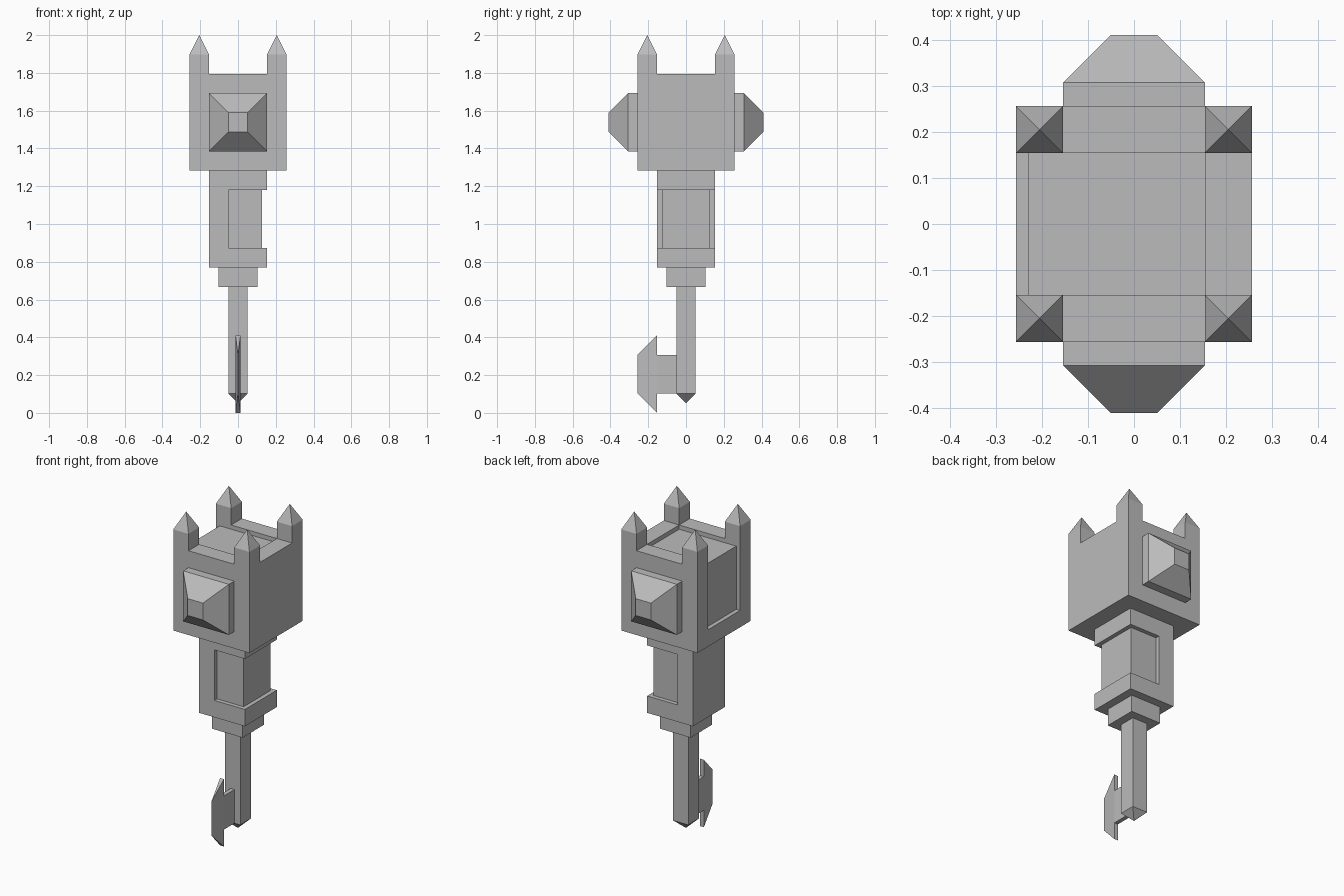
import bpy, bmesh

U = 2 / 19.5  # base unit: the whole model is 19.5 units tall

cube = bpy.data.objects.get("Cube")
if cube:
    bpy.data.objects.remove(cube, do_unlink=True)

stone = bpy.data.materials.new("plain_grey")
stone.use_nodes = True
GREY = (0.5, 0.5, 0.5, 1)
stone.diffuse_color = GREY
stone.node_tree.nodes["Principled BSDF"].inputs["Base Color"].default_value = GREY


def hull(name, points):
    """Convex solid around points given in units."""
    bm = bmesh.new()
    for p in points:
        bm.verts.new([c * U for c in p])
    bmesh.ops.convex_hull(bm, input=bm.verts[:])
    bmesh.ops.dissolve_limit(bm, angle_limit=0.01, verts=bm.verts[:], edges=bm.edges[:])
    bmesh.ops.recalc_face_normals(bm, faces=bm.faces[:])
    mesh = bpy.data.meshes.new(name)
    bm.to_mesh(mesh)
    bm.free()
    mesh.materials.append(stone)
    obj = bpy.data.objects.new(name, mesh)
    bpy.context.collection.objects.link(obj)
    return obj


def box(name, xs, ys, zs):
    return hull(name, [(x, y, z) for x in xs for y in ys for z in zs])


def sym(r):
    return (-r, r)


def cut(obj, xs, ys, zs):
    """Carve a box out of the object and discard the cutter."""
    cutter = box("cutter", xs, ys, zs)
    cutter.hide_render = True
    mod = obj.modifiers.new("cut", 'BOOLEAN')
    mod.operation = 'DIFFERENCE'
    mod.solver = 'EXACT'
    mod.object = cutter
    bpy.context.view_layer.objects.active = obj
    bpy.ops.object.modifier_apply(modifier=mod.name)
    bpy.data.objects.remove(cutter, do_unlink=True)


def square(r, z):
    return [(x, y, z) for x in sym(r) for y in sym(r)]


# Head: block with four corner turrets, a sunken roof and one sunken side
head = box("head", sym(2.5), sym(2.5), (12.5, 18.5))
cut(head, sym(1.5), sym(4), (17.5, 20))
cut(head, sym(4), sym(1.5), (17.5, 20))
cut(head, (-4, 1.5), sym(1.5), (17.25, 20))
cut(head, (-4, -2.25), sym(1.5), (13.5, 20))

# Turret roofs
for x in sym(2):
    for y in sym(2):
        side = ("left" if x > 0 else "right") + ("_back" if y > 0 else "_front")
        base = [(x + px, y + py, pz) for px, py, pz in square(0.5, 18.5)]
        hull("turret_roof_" + side, base + [(x, y, 19.5)])

# Striking studs on front and back
for s, side in ((-1, "front"), (1, "back")):
    rings = ((1.5, 2.5), (1.5, 3), (0.5, 4))
    hull("stud_" + side, [(x, s * y, 15 + z) for r, y in rings
                          for x in sym(r) for z in sym(r)])

# Bow block below the head, recessed on three sides
grip = box("grip", sym(1.5), sym(1.5), (7.5, 12.5))
cut(grip, (1.25, 3), sym(3), (8.5, 11.5))
for s in (-1, 1):
    cut(grip, (-0.5, 3), sorted((s * 1.25, s * 3)), (8.5, 11.5))

# Collar and shaft with a pointed end
box("collar", sym(1), sym(1), (6.5, 7.5))
hull("shaft", square(0.5, 6.5) + square(0.5, 1) + [(0, 0, 0.5)])

# Bit: flat neck and a blade tapering to a sharp edge
T = 0.125
box("bit_neck", sym(T), (-1.5, -0.5), (1, 3))
hull("bit_blade", [(x, -1.5, z) for x in sym(T) for z in (0, 4)]
     + [(0, -2.5, 1), (0, -2.5, 3)])
